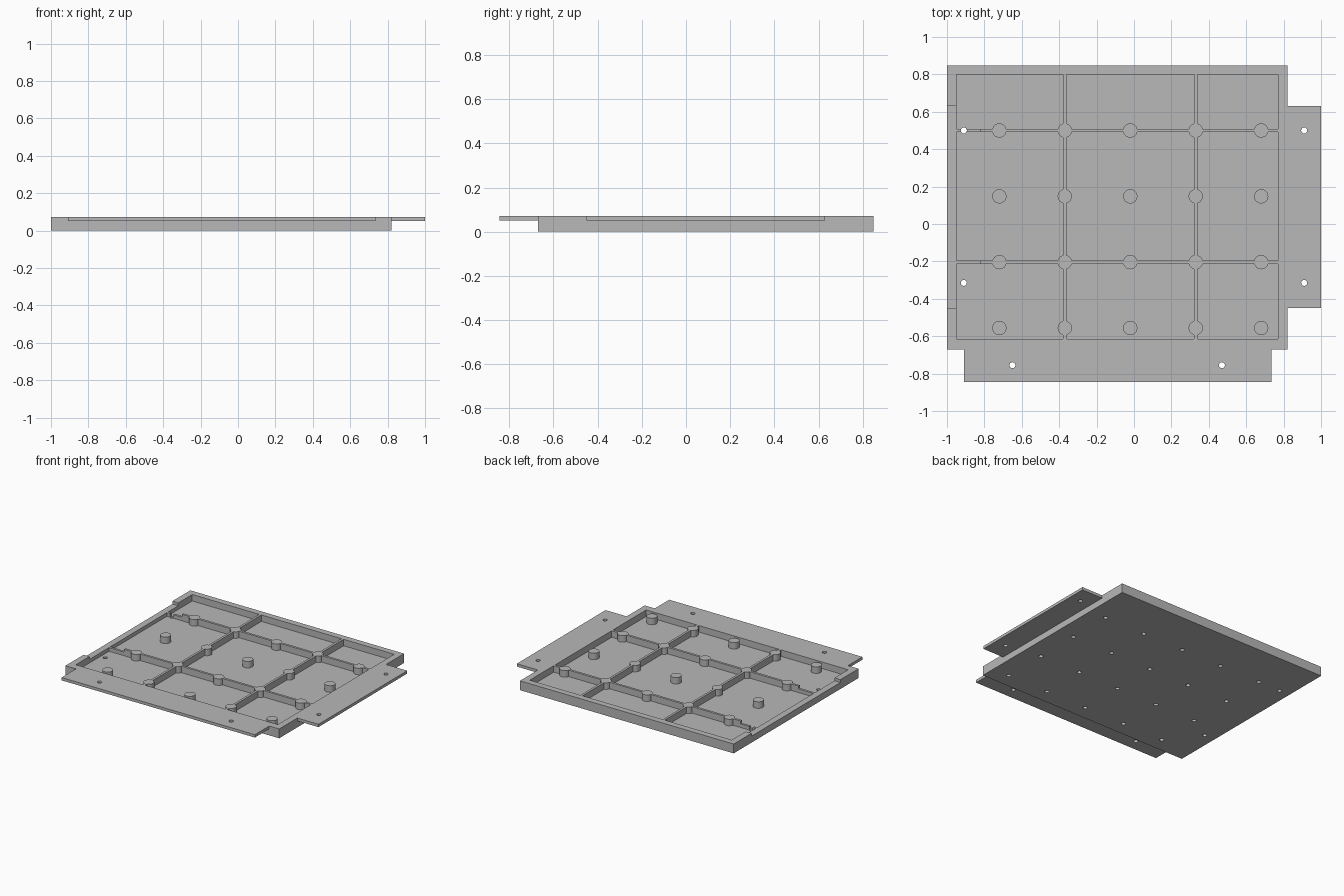
import bpy
import bmesh
from mathutils import Matrix, Vector

old = bpy.data.objects.get("Cube")
if old:
    bpy.data.objects.remove(old, do_unlink=True)

grey = bpy.data.materials.new("plain grey")
grey.use_nodes = True
grey.diffuse_color = (0.48, 0.48, 0.48, 1)
grey.node_tree.nodes["Principled BSDF"].inputs["Base Color"].default_value = (0.48, 0.48, 0.48, 1)

TOP = 0.072      # overall height
LEDGE = 0.05     # underside of flanges, floor of the left recess
FLOOR = 0.022    # pocket floor
POST_X = [-0.72 + 0.35 * i for i in range(5)]
POST_Y = [0.5 - 0.352 * i for i in range(4)]
RIB_X, RIB_Y = POST_X[1::2], POST_Y[::2]
INNER = (-0.95, 0.77, -0.615, 0.80)   # pocket: left, right, front, back


def make(name, boxes=(), cylinders=(), sides=32):
    """Boxes are (x0, x1, y0, y1, z0, z1); cylinders are (x, y, radius, z0, z1)."""
    bm = bmesh.new()
    for x0, x1, y0, y1, z0, z1 in boxes:
        mid = Vector((x0 + x1, y0 + y1, z0 + z1)) / 2
        size = Matrix.Diagonal((x1 - x0, y1 - y0, z1 - z0, 1))
        bmesh.ops.create_cube(bm, size=1, matrix=Matrix.Translation(mid) @ size)
    for x, y, r, z0, z1 in cylinders:
        bmesh.ops.create_cone(bm, cap_ends=True, segments=sides, radius1=r, radius2=r,
                              depth=z1 - z0, matrix=Matrix.Translation((x, y, (z0 + z1) / 2)))
    mesh = bpy.data.meshes.new(name)
    bm.to_mesh(mesh)
    bm.free()
    mesh.materials.append(grey)
    obj = bpy.data.objects.new(name, mesh)
    bpy.context.collection.objects.link(obj)
    return obj


def combine(obj, other, operation="DIFFERENCE"):
    mod = obj.modifiers.new(operation.title(), "BOOLEAN")
    mod.operation = operation
    mod.solver = "EXACT"
    mod.object = other
    bpy.context.view_layer.objects.active = obj
    bpy.ops.object.modifier_apply(modifier=mod.name)


# Open tray and its two mounting flanges
tray = make("tray", [(-1, 0.82, -0.67, 0.848, 0, TOP)])
front_flange = make("front_flange", [(-0.91, 0.735, -0.845, -0.67, LEDGE, TOP)])
right_flange = make("right_flange", [(0.82, 1, -0.45, 0.63, LEDGE, TOP)])

# Crossing ribs
half = 0.009
ribs = make("long_ribs", [(INNER[0], INNER[1], y - half, y + half, FLOOR, TOP) for y in RIB_Y])
cross_ribs = make("cross_ribs", [(x - half, x + half, INNER[2], INNER[3], FLOOR, TOP) for x in RIB_X])
combine(ribs, cross_ribs, "UNION")
ribs.name = "ribs"

# Round posts on a regular grid
grid = [(x, y) for x in POST_X for y in POST_Y]
posts = make("posts", cylinders=[(x, y, 0.038, FLOOR, TOP) for x, y in grid])

# Cutters: pocket, left recess, blind bores under the posts, through holes
pocket = make("pocket_cutter", [INNER + (FLOOR, 1)])
recess = make("recess_cutter", [(-1.1, -0.82, -0.45, 0.63, LEDGE, 1)])
bores = make("bore_cutter", cylinders=[(x, y, 0.016, -0.1, LEDGE) for x, y in grid], sides=24)
hole_spots = [(x, y) for x in (-0.91, 0.91) for y in (0.5, -0.315)]
hole_spots += [(-0.65, -0.755), (0.47, -0.755)]
holes = make("hole_cutter", cylinders=[(x, y, 0.016, -0.1, 0.2) for x, y in hole_spots], sides=24)

combine(tray, pocket)
for part in (tray, ribs):
    for cutter in (recess, bores, holes):
        combine(part, cutter)
combine(posts, bores)
for flange in (front_flange, right_flange):
    combine(flange, holes)

for helper in (cross_ribs, pocket, recess, bores, holes):
    bpy.data.objects.remove(helper, do_unlink=True)

# Smooth round walls, crisp edges
for part in (tray, front_flange, right_flange, ribs, posts):
    bpy.ops.object.select_all(action="DESELECT")
    part.select_set(True)
    bpy.context.view_layer.objects.active = part
    bpy.ops.object.shade_smooth_by_angle()
